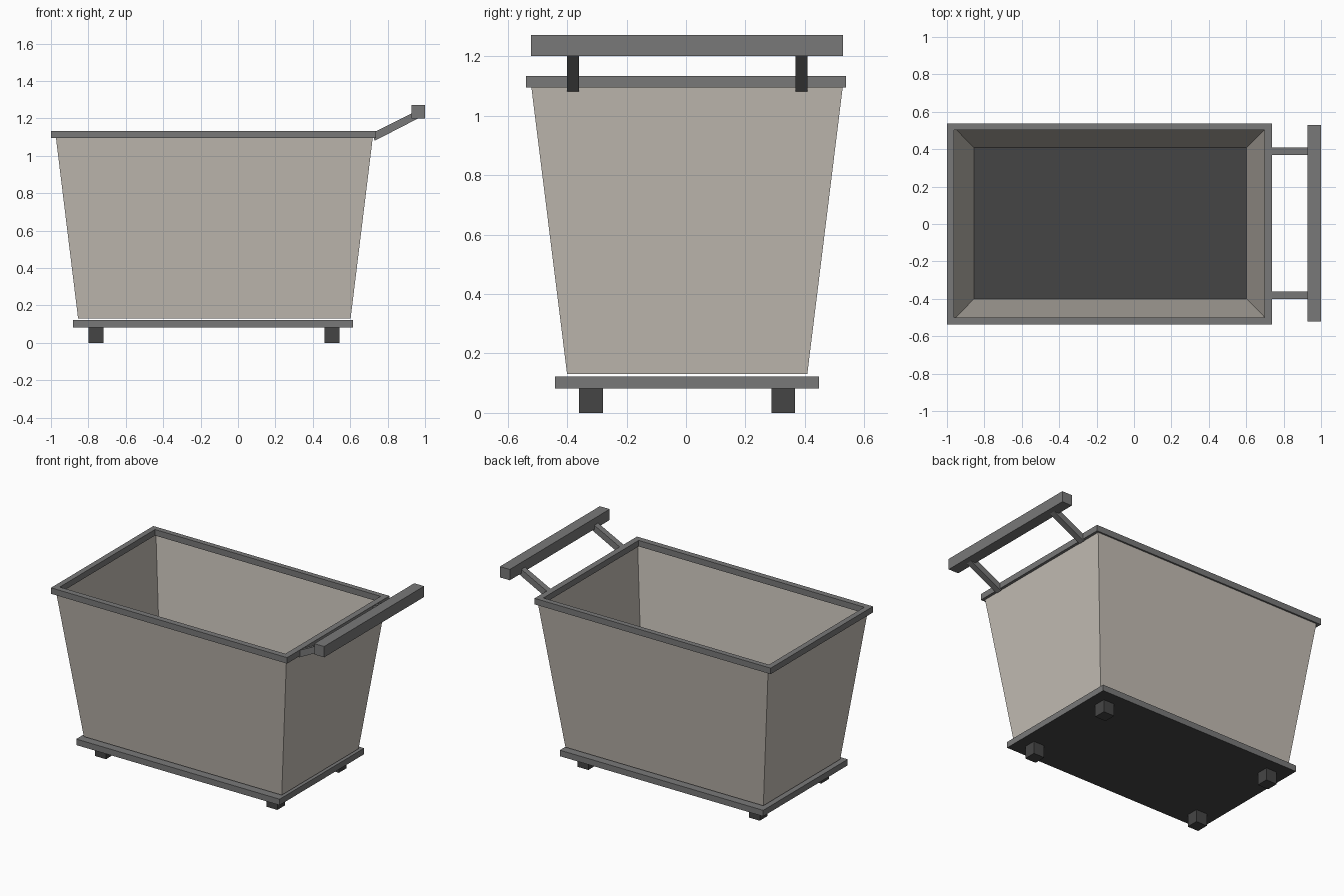
import bpy, bmesh

if "Cube" in bpy.data.objects:
    bpy.data.objects.remove(bpy.data.objects["Cube"])


def material(name, rgb):
    m = bpy.data.materials.new(name)
    m.diffuse_color = (*rgb, 1.0)
    m.use_nodes = True
    m.node_tree.nodes["Principled BSDF"].inputs["Base Color"].default_value = m.diffuse_color
    return m


CANVAS = material("warm_grey_panel", (0.55, 0.51, 0.46))
METAL = material("mid_grey_frame", (0.19, 0.19, 0.19))
DARK = material("dark_grey", (0.06, 0.06, 0.06))


def finish(name, bm, *mats):
    bmesh.ops.recalc_face_normals(bm, faces=bm.faces)
    me = bpy.data.meshes.new(name)
    bm.to_mesh(me)
    bm.free()
    for m in mats:
        me.materials.append(m)
    ob = bpy.data.objects.new(name, me)
    bpy.context.collection.objects.link(ob)
    return ob


def rect(bm, x, y, z):
    return [bm.verts.new((a, b, z)) for a, b in
            ((x[0], y[0]), (x[1], y[0]), (x[1], y[1]), (x[0], y[1]))]


def bridge(bm, a, b):
    return [bm.faces.new((a[i], a[(i + 1) % 4], b[(i + 1) % 4], b[i])) for i in range(4)]


def box(name, x, y, z, *mats):
    bm = bmesh.new()
    lo, hi = rect(bm, x, y, z[0]), rect(bm, x, y, z[1])
    bridge(bm, lo, hi)
    bm.faces.new(lo[::-1])
    bm.faces.new(hi)
    return finish(name, bm, *mats)


# Tapered open basket: thin panels with a dark floor
bm = bmesh.new()
lo = rect(bm, (-0.855, 0.602), (-0.40, 0.408), 0.13)
hi = rect(bm, (-0.975, 0.722), (-0.522, 0.529), 1.11)
bridge(bm, lo, hi)
floor = bm.faces.new(lo)
floor.material_index = 1
bmesh.ops.recalc_face_normals(bm, faces=bm.faces)
finish("basket", bm, CANVAS, DARK)

# Rectangular top rim with an opening
bm = bmesh.new()
outer, inner = ((-1.0, 0.738), (-0.538, 0.538)), ((-0.963, 0.698), (-0.499, 0.503))
rings = [rect(bm, *outer, 1.094), rect(bm, *outer, 1.134),
         rect(bm, *inner, 1.134), rect(bm, *inner, 1.094)]
for i in range(4):
    bridge(bm, rings[i], rings[(i + 1) % 4])
finish("top_rim", bm, METAL)

# Base plate, dark underneath
base = box("base_plate", (-0.882, 0.615), (-0.441, 0.448), (0.082, 0.122), METAL, DARK)
for p in base.data.polygons:
    if p.normal.z < -0.5:
        p.material_index = 1

# Four block feet
for end, x in (("left", -0.8), ("right", 0.462)):
    for side, y in (("front", -0.36), ("back", 0.287)):
        box(f"{side}_{end}_foot", (x, x + 0.08), (y, y + 0.08), (0.0, 0.082), DARK)

# Push handle and its two sloping arms
box("handle_bar", (0.927, 1.0), (-0.522, 0.529), (1.2, 1.272), METAL)
for side, y in (("front", -0.40), ("back", 0.368)):
    bm = bmesh.new()
    profile = ((0.732, 1.081), (0.965, 1.201), (0.948, 1.237), (0.714, 1.119))
    a = [bm.verts.new((px, y, pz)) for px, pz in profile]
    b = [bm.verts.new((px, y + 0.04, pz)) for px, pz in profile]
    bridge(bm, a, b)
    bm.faces.new(a)
    bm.faces.new(b[::-1])
    finish(f"{side}_handle_arm", bm, METAL)
